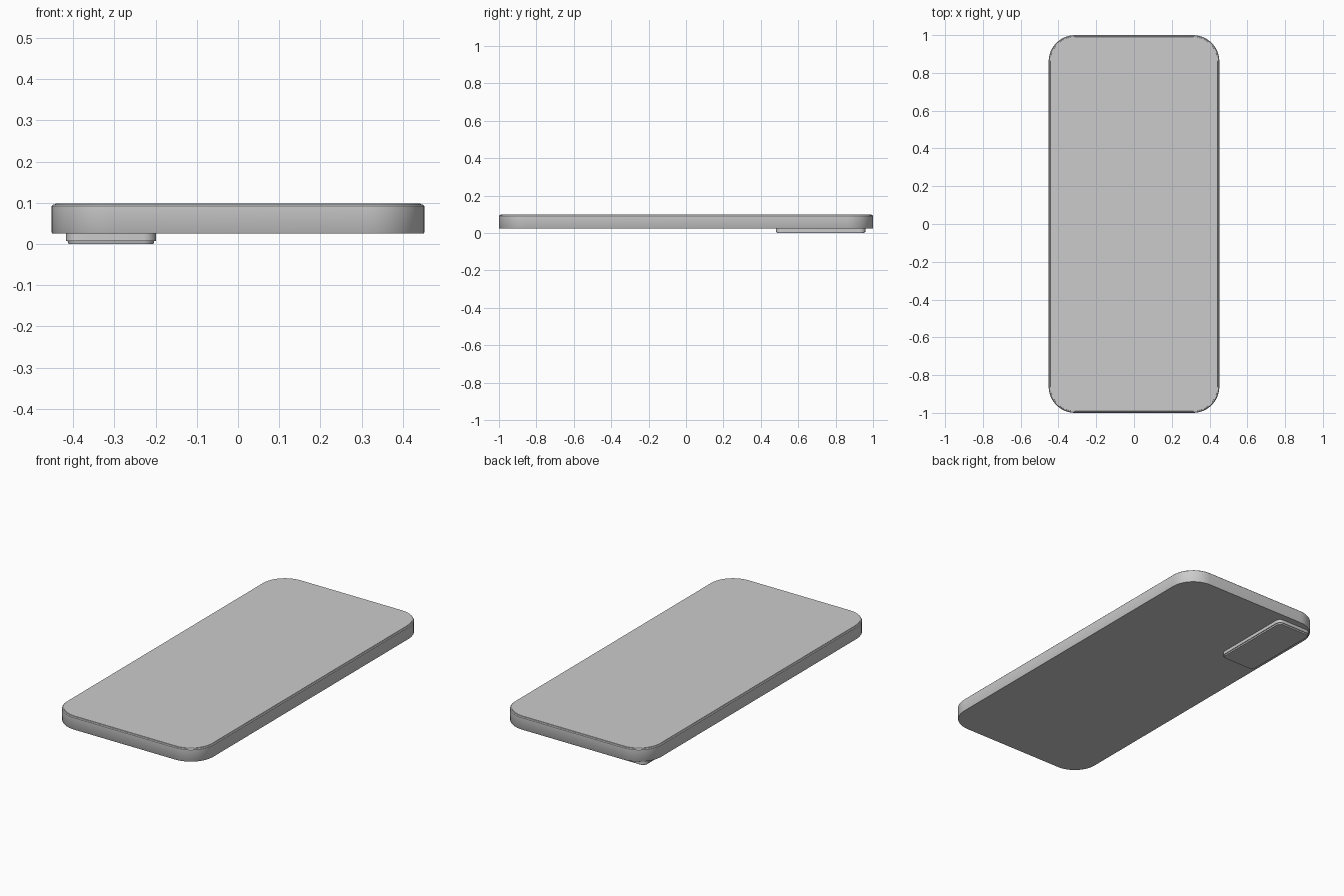
import bpy, bmesh
from math import sin, cos, pi

if "Cube" in bpy.data.objects:
    bpy.data.objects.remove(bpy.data.objects["Cube"])


def outline(cx, cy, hx, hy, r, seg):
    """Points of a rounded rectangle, counter-clockwise."""
    pts = []
    for k, (sx, sy) in enumerate(((1, 1), (-1, 1), (-1, -1), (1, -1))):
        for i in range(seg + 1):
            a = (k + i / seg) * pi / 2
            pts.append((cx + sx * (hx - r) + r * cos(a),
                        cy + sy * (hy - r) + r * sin(a)))
    return pts


def slab(name, cx, cy, hx, hy, r, levels, seg=12):
    """Stack rounded outlines; levels are (z, inset) from bottom to top."""
    bm = bmesh.new()
    rings = []
    for z, inset in levels:
        pts = outline(cx, cy, hx - inset, hy - inset, r - inset, seg)
        rings.append([bm.verts.new((x, y, z)) for x, y in pts])
    n = len(rings[0])
    for a, b in zip(rings, rings[1:]):
        for i in range(n):
            j = (i + 1) % n
            bm.faces.new((a[i], a[j], b[j], b[i]))
    bm.faces.new(rings[0][::-1])
    bm.faces.new(rings[-1])
    mesh = bpy.data.meshes.new(name)
    bm.to_mesh(mesh)
    bm.free()
    obj = bpy.data.objects.new(name, mesh)
    bpy.context.collection.objects.link(obj)
    bpy.ops.object.select_all(action='DESELECT')
    obj.select_set(True)
    bpy.context.view_layer.objects.active = obj
    bpy.ops.object.shade_smooth_by_angle(angle=0.6)
    return obj


# Phone shell with softened top rim
slab("phone_body", 0, 0, 0.452, 1.0, 0.14,
     [(0.025, 0.002), (0.028, 0), (0.092, 0), (0.096, 0.004)])

# Screen glass, slightly inset
slab("screen", 0, 0, 0.444, 0.992, 0.132, [(0.094, 0), (0.098, 0.001)])

# Raised camera plate under the back corner, with a stepped lower face
slab("camera_plate", -0.308, 0.72, 0.109, 0.24, 0.03,
     [(0.03, 0), (0.007, 0), (0.007, 0.004), (0.0, 0.006)][::-1], seg=6)
